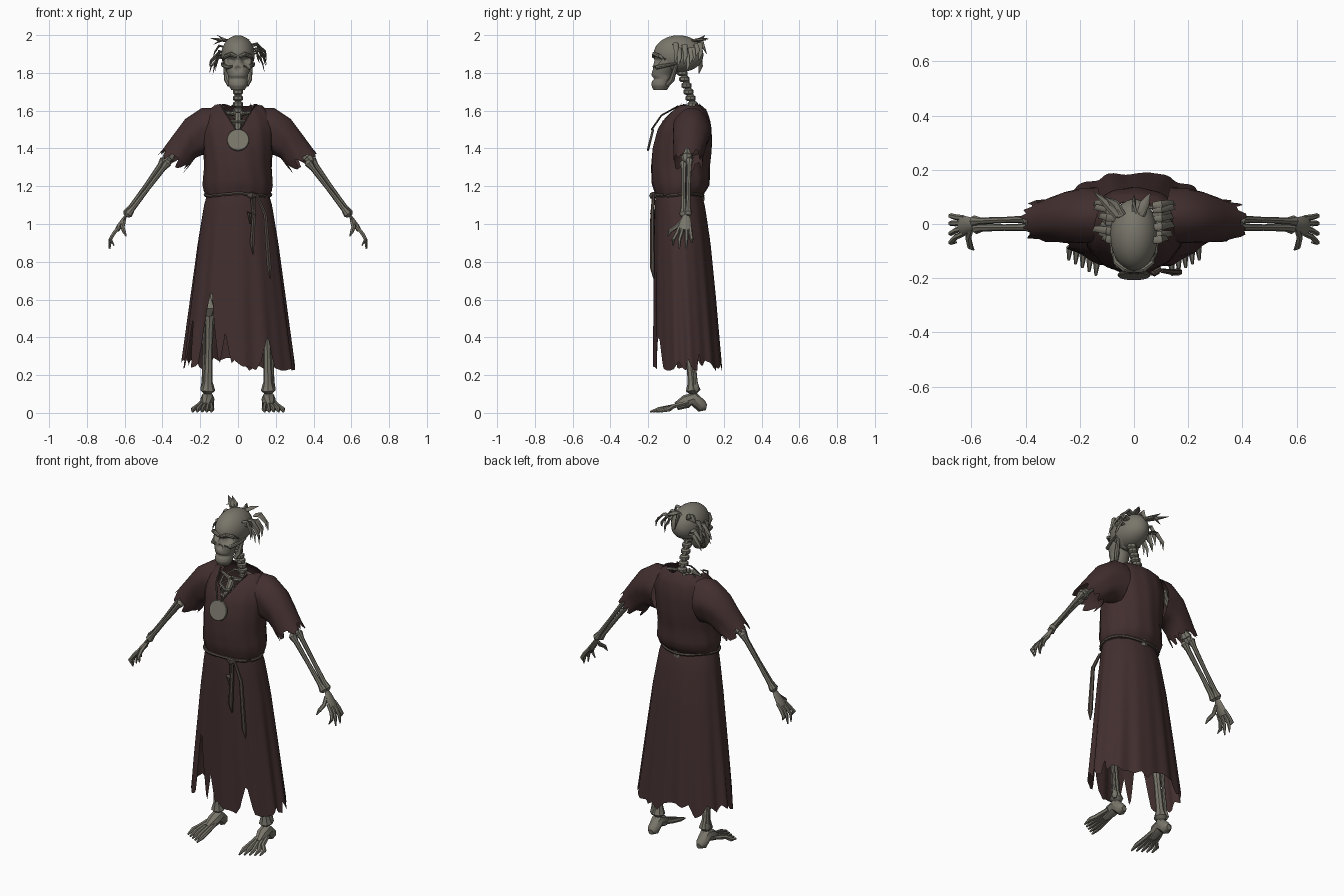
import bpy, math, random
from math import sin, cos, pi, radians
from mathutils import Vector

random.seed(4)
if "Cube" in bpy.data.objects:
    bpy.data.objects.remove(bpy.data.objects["Cube"])


def material(name, rgb):
    m = bpy.data.materials.new(name)
    m.use_nodes = True
    m.diffuse_color = (*rgb, 1)
    m.node_tree.nodes["Principled BSDF"].inputs["Base Color"].default_value = (*rgb, 1)
    return m


BONE = material("old bone", (0.19, 0.18, 0.145))
ROBE = material("dark maroon cloth", (0.055, 0.028, 0.028))
CORD = material("worn cord", (0.085, 0.066, 0.055))


def skin(name, rings, mat, cap=True, angle=40):
    """Mesh made by bridging closed rings of equal size."""
    n = len(rings[0])
    faces = [(i * n + j, i * n + (j + 1) % n, (i + 1) * n + (j + 1) % n, (i + 1) * n + j)
             for i in range(len(rings) - 1) for j in range(n)]
    if cap:
        faces += [tuple(range(n))[::-1], tuple(range((len(rings) - 1) * n, len(rings) * n))]
    mesh = bpy.data.meshes.new(name)
    mesh.from_pydata([p for r in rings for p in r], [], faces)
    mesh.materials.append(mat)
    ob = bpy.data.objects.new(name, mesh)
    bpy.context.collection.objects.link(ob)
    bpy.ops.object.select_all(action='DESELECT')
    ob.select_set(True)
    bpy.context.view_layer.objects.active = ob
    bpy.ops.object.mode_set(mode='EDIT')
    bpy.ops.mesh.select_all(action='SELECT')
    bpy.ops.mesh.normals_make_consistent(inside=False)
    bpy.ops.object.mode_set(mode='OBJECT')
    bpy.ops.object.shade_smooth_by_angle(angle=radians(angle))
    return ob


def tube(name, pts, radii, mat=BONE, flat=1.0, sides=8, side=1):
    """Tapering tube along a path; side=-1 mirrors it in x."""
    pts = [Vector((p[0] * side, p[1], p[2])) for p in pts]
    rings = []
    for i, p in enumerate(pts):
        d = (pts[min(i + 1, len(pts) - 1)] - pts[max(i - 1, 0)]).normalized()
        ref = Vector((0, 1, 0)) if abs(d.y) < 0.8 else Vector((1, 0, 0))
        u = (ref - d * ref.dot(d)).normalized()
        v = d.cross(u)
        rings.append([p + radii[i] * (u * cos(a) + v * flat * sin(a))
                      for a in (2 * pi * k / sides for k in range(sides))])
    return skin(name, rings, mat)


def bone(name, a, b, r, side=1):
    """Long bone with knobbed ends."""
    a, b = Vector(a), Vector(b)
    ts = (0, 0.04, 0.14, 0.5, 0.86, 0.96, 1)
    ks = (0.6, 1.35, 0.85, 0.7, 0.85, 1.35, 0.6)
    tube(name, [a.lerp(b, t) for t in ts], [r * k for k in ks], side=side)


def at(profile, z):
    """Interpolate (half width, front y, back y) at height z."""
    if z >= profile[0][0]:
        return profile[0][1:]
    for p, q in zip(profile, profile[1:]):
        if z >= q[0]:
            t = (p[0] - z) / (p[0] - q[0])
            return [a + (b - a) * t for a, b in zip(p[1:], q[1:])]
    return profile[-1][1:]


def loft(name, profile, top, bottom, cols, rows, mat, fold=lambda a, z: 0, cap=False):
    """Upright shell whose upper and lower edges vary with the angle."""
    rings = []
    edges = [(2 * pi * j / cols, top(2 * pi * j / cols), bottom(2 * pi * j / cols)) for j in range(cols)]
    for i in range(rows + 1):
        ring = []
        for a, zt, zb in edges:
            z = zt + (zb - zt) * i / rows
            rx, yf, yb = at(profile, z)
            k = 1 + fold(a, z)
            ring.append((rx * k * cos(a), (yf + yb) / 2 + (yb - yf) / 2 * k * sin(a), z))
        rings.append(ring)
    return skin(name, rings, mat, cap)


def notch(a, centre, width, height):
    return height * max(0, 1 - abs(math.degrees(a) - centre) / width)


# Robe: bodice with ragged V neck, then a torn skirt
bodice = [(1.635, .115, -.03, .07), (1.61, .15, -.07, .105), (1.56, .18, -.115, .125), (1.5, .19, -.15, .135),
          (1.4, .183, -.178, .135), (1.3, .178, -.185, .125), (1.21, .186, -.18, .125), (1.18, .182, -.17, .11),
          (1.15, .165, -.16, .08)]
loft("robe_bodice", bodice, lambda a: 1.63 - notch(a, 270, 34, .13) + random.uniform(-.008, .008),
     lambda a: 1.145, 64, 16, ROBE, lambda a, z: .012 * sin(13 * a + 9 * z))

skirt = [(1.16, .163, -.16, .08), (1.1, .18, -.165, .1), (.9, .212, -.168, .13), (.6, .25, -.17, .16), (.2, .3, -.17, .195)]
teeth = [random.uniform(-.03, .045) for _ in range(47)]


def hem(a):
    s = a / (2 * pi) * 46
    i = int(s)
    z = .25 + teeth[i] + (teeth[i + 1] - teeth[i]) * (s - i)
    return (z + notch(a, 236, 14, .43) + notch(a, 207, 7, .28) + notch(a, 256, 7, .2)
            + notch(a, 304, 8, .16) + notch(a, 20, 4, .1))


loft("robe_skirt", skirt, lambda a: 1.16, hem, 138, 16, ROBE,
     lambda a, z: (1.16 - z) * (.028 * sin(11 * a) + .02 * sin(17 * a + 1)))

# Belt, knot and hanging ends
loop = [(.173 * cos(a), -.04 + .13 * sin(a), 1.155 + .006 * sin(3 * a)) for a in (2 * pi * k / 40 for k in range(41))]
tube("belt", loop, [.009] * 41, CORD, sides=6)
tube("belt_knot", [(.05, -.165, 1.155), (.075, -.175, 1.15), (.1, -.163, 1.15)], [.009, .02, .009], CORD)
for x, x2, z2 in ((.07, .075, .84), (.085, .06, 1.0), (.1, .165, .71)):
    tube("belt_end", [(x, -.172, 1.15), ((x + x2) / 2 + .012, -.178, 1.05), (x2, -.177, z2 + .06), (x2 + .005, -.17, z2)],
         [.008, .011, .014, .003], CORD, sides=6)

# Medallion on its cord
bpy.ops.mesh.primitive_cylinder_add(vertices=24, radius=.06, depth=.012, location=(0, -.188, 1.445), rotation=(radians(76), 0, 0))
medal = bpy.context.object
medal.name = "medallion"
medal.data.materials.append(BONE)
bev = medal.modifiers.new("rim", 'BEVEL')
bev.width = .004

# Skull: cranium with eye hollows, tapered face and jaw
bpy.ops.mesh.primitive_uv_sphere_add(segments=40, ring_count=28, location=(0, 0, 0))
cranium = bpy.context.object
cranium.name = "cranium"
cranium.data.materials.append(BONE)
for v in cranium.data.vertices:
    v.co = Vector((v.co.x * .088, v.co.y * .132 - .04, v.co.z * .103 + 1.896))
    if v.co.z < 1.86 and v.co.y > -.05:
        v.co.z = 1.86 + (v.co.z - 1.86) * .85
bpy.ops.object.shade_smooth_by_angle(angle=radians(40))
face = loft("face_and_jaw", [(1.9, .07, -.16, -.03), (1.86, .075, -.168, -.04), (1.825, .068, -.178, -.05), (1.79, .054, -.182, -.07),
                             (1.765, .05, -.178, -.075), (1.735, .05, -.184, -.085), (1.71, .036, -.172, -.1)],
            lambda a: 1.9, lambda a: 1.71, 40, 24, BONE, cap=True)
for ob in (cranium, face):
    for v in ob.data.vertices:
        if v.co.y < -.1:
            for x, z, r, depth in ((.037, 1.865, .026, .04), (-.037, 1.865, .026, .04), (0, 1.822, .016, .025)):
                d = math.hypot(v.co.x - x, v.co.z - z) / r
                v.co.y += depth * max(0, 1 - d * d)
            if abs(v.co.z - 1.768) < .006:
                v.co.y += .008
for s in (-1, 1):
    tube("brow", [(.006, -.172, 1.885), (.035, -.168, 1.9), (.066, -.14, 1.888), (.078, -.11, 1.87)], [.009, .012, .011, .006], side=s)
    tube("cheekbone", [(.03, -.172, 1.835), (.058, -.155, 1.83), (.08, -.1, 1.84), (.085, -.05, 1.85)], [.006, .012, .009, .006], side=s)
    tube("jaw_hinge", [(.045, -.1, 1.735), (.06, -.075, 1.765), (.068, -.05, 1.845)], [.012, .015, .009], side=s)
    # Straggly side hair
    for k in range(9):
        y, z = -.06 + .016 * k, random.uniform(1.87, 1.95)
        out, drop = random.uniform(.11, .155), random.uniform(.05, .1)
        tube("side_hair", [(.07, y, z), (.1, y + .004, z + .008), (out - .01, y + .01, z - drop * .5), (out, y, z - drop)],
             [.012, .015, .011, .001], flat=.45, sides=6, side=s)
for x, y, z in ((-.15, .12, 1.985), (-.11, .1, 2.0), (-.13, .07, 1.95), (.06, .115, 1.975), (0, .11, 1.9)):
    tube("back_hair", [(x * .4, .03, 1.97), (x * .65, .075, 1.975), (x, y, z)], [.016, .018, .001], flat=.5, sides=6)

# Neck, spine and breastbone
for k in range(22):
    t = k / 21
    z, y = 1.8 - .7 * t, -.02 + .09 * min(1, t * 2.6)
    tube("vertebra", [(0, y, z + .016), (0, y, z + .008), (0, y, z - .008), (0, y, z - .016)], [.017, .027, .027, .017])
tube("spine_core", [(0, -.02, 1.82), (0, .07, 1.53), (0, .07, 1.1)], [.017] * 3)
tube("breastbone", [(0, -.06, 1.58), (0, -.12, 1.5), (0, -.13, 1.36)], [.02, .018, .012])

for s in (-1, 1):
    # Shoulder, ribs and medallion cord
    bone("collarbone", (.01, -.06, 1.585), (.17, .02, 1.595), .012, s)
    for k in range(5):
        z, w = 1.56 - .05 * k, .09 + .012 * min(k, 3)
        tube("rib", [(0, .07, z + .02), (w * .8, .06, z + .02), (w, -.01, z), (w * .7, -.08, z - .01), (0, -.12, z - .02)], [.008] * 5, sides=6, side=s)
    tube("medallion_cord", [(.088, -.04, 1.625), (.055, -.13, 1.575), (.012, -.182, 1.5)], [.005] * 3, CORD, sides=6, side=s)

    # Sleeve with torn cuff: upper edge, lower edge, depth and centre
    stations = [((.12, 1.615), (.15, 1.36), .1, .03), ((.19, 1.615), (.19, 1.365), .1, .03), ((.28, 1.555), (.225, 1.35), .092, .025),
                ((.34, 1.475), (.245, 1.325), .082, .02), ((.395, 1.4), (.255, 1.31), .076, .012)]
    cols, rings = 36, []
    for i, (hi, lo, ry, yc) in enumerate(stations + stations[-1:]):
        ring = []
        for j in range(cols):
            a = 2 * pi * j / cols
            w = (1 + cos(a)) / 2
            torn = random.choice((-.005, .012, .035, .05)) if i == len(stations) else 0
            x, z = lo[0] + (hi[0] - lo[0]) * w, lo[1] + (hi[1] - lo[1]) * w
            ring.append((s * (x + torn * .65), yc + ry * (1 + .05 * sin(5 * a + i)) * sin(a), z - torn * .75))
        rings.append(ring)
    skin("sleeve", rings, ROBE, cap=False)

    # Arm
    bone("upper_arm", (.17, .03, 1.56), (.375, .005, 1.345), .025, s)
    tube("elbow", [(.345, .005, 1.385), (.368, .005, 1.355), (.39, .005, 1.325)], [.017, .031, .019], side=s)
    bone("forearm_outer", (.385, .018, 1.35), (.598, .01, 1.045), .016, s)
    bone("forearm_inner", (.365, -.012, 1.335), (.59, -.014, 1.04), .017, s)

    # Hand
    tube("palm", [(.59, 0, 1.05), (.605, 0, 1.025), (.63, -.005, .985), (.642, -.006, .965)], [.016, .026, .036, .03], flat=.4, side=s)
    for k, (y, tx, tz) in enumerate(((.03, .668, .9), (.002, .682, .87), (-.035, .678, .868), (-.068, .655, .885))):
        b = .022 - .019 * k
        tube("finger", [(.628, b, .985), (.658, b * .6 + y * .4, .95), (.676, y, .918), (tx, y, tz)], [.01, .011, .01, .003], sides=6, side=s)
    tube("thumb", [(.602, -.015, 1.02), (.612, -.05, .985), (.604, -.085, .962), (.592, -.095, .935)], [.011, .012, .011, .003], sides=6, side=s)

    # Leg
    bone("thigh", (.1, .01, 1.04), (.152, -.01, .56), .03, s)
    tube("kneecap", [(.152, -.035, .6), (.153, -.042, .555), (.153, -.03, .515)], [.014, .032, .015], flat=1.1, side=s)
    bone("shin", (.15, -.005, .55), (.16, .04, .1), .029, s)
    bone("calf_bone", (.178, .02, .52), (.182, .055, .11), .013, s)

    # Foot
    tube("heel", [(.16, .108, .03), (.161, .085, .034), (.162, .04, .075), (.163, 0, .06), (.17, -.05, .035)], [.016, .033, .037, .036, .022], side=s)
    for k in range(5):
        x, y = .138 + .025 * k, -.19 + .014 * k
        b = .145 + .012 * k
        tube("toe", [(b, .01, .055), (b * .5 + x * .5, -.07, .034), (x, y + .045, .019), (x + .003, y, .006)], [.012, .013, .013, .005], sides=6, side=s)
